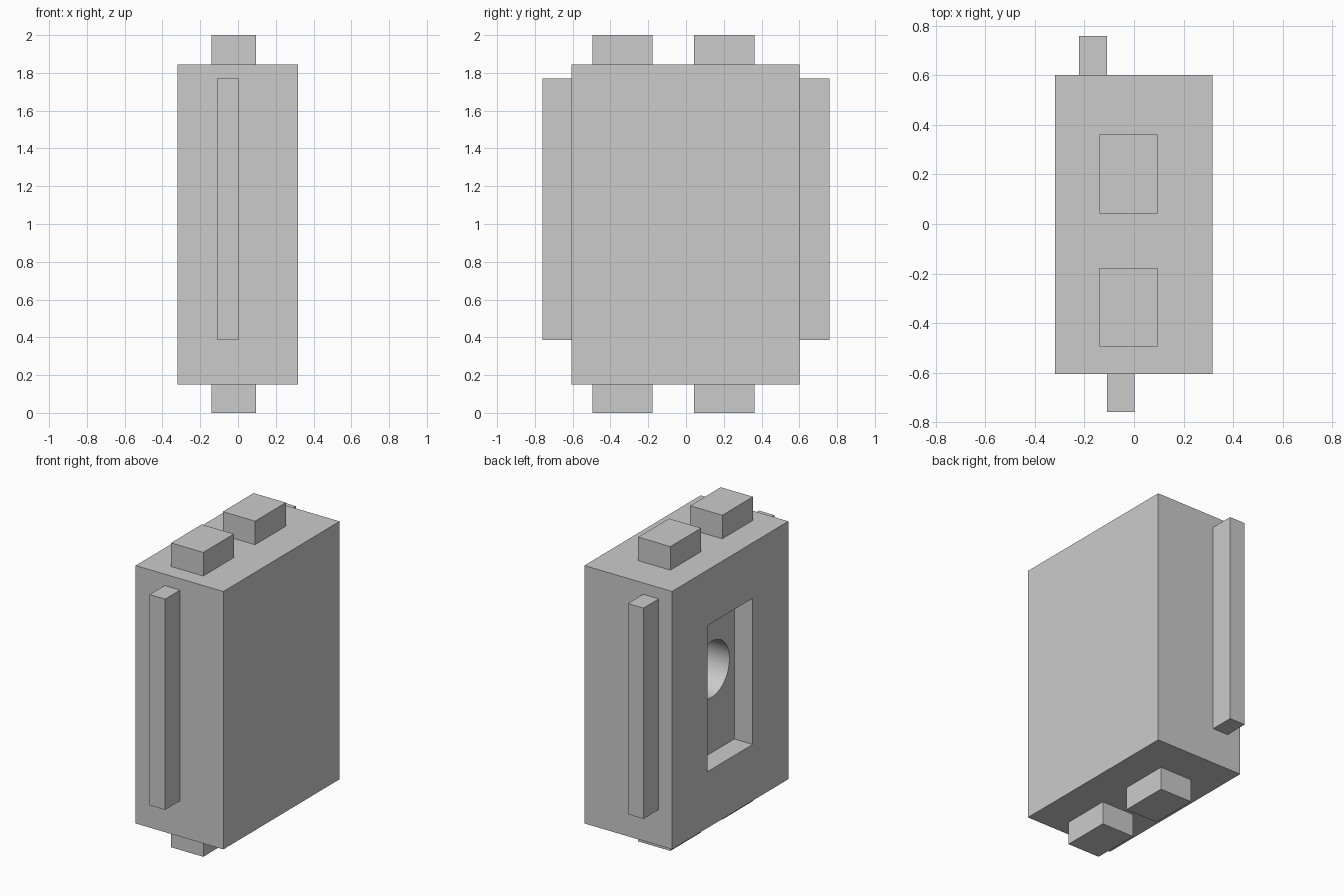
import bpy
from math import pi, radians

if "Cube" in bpy.data.objects:
    bpy.data.objects.remove(bpy.data.objects["Cube"])


def box(name, x, y, z):
    """Box from (min, max) ranges on each axis."""
    bpy.ops.mesh.primitive_cube_add(size=1, location=[sum(r) / 2 for r in (x, y, z)])
    ob = bpy.context.object
    ob.name = name
    ob.scale = [r[1] - r[0] for r in (x, y, z)]
    bpy.ops.object.transform_apply(location=False, rotation=False, scale=True)
    return ob


def cut(target, cutter):
    mod = target.modifiers.new("cut", 'BOOLEAN')
    mod.operation = 'DIFFERENCE'
    mod.solver = 'EXACT'
    mod.object = cutter
    bpy.context.view_layer.objects.active = target
    bpy.ops.object.modifier_apply(modifier=mod.name)
    bpy.data.objects.remove(cutter, do_unlink=True)


# main block
body = box("body", (-0.32, 0.317), (-0.605, 0.602), (0.15, 1.845))

# rectangular recess in the left face
cut(body, box("recess_cutter", (-0.5, -0.187), (-0.235, 0.232), (0.52, 1.48)))

# round blind hole in the recess floor
hole_start, hole_end = -0.25, 0.11
bpy.ops.mesh.primitive_cylinder_add(
    vertices=48, radius=0.184, depth=hole_end - hole_start,
    location=((hole_start + hole_end) / 2, 0, 1.068), rotation=(0, pi / 2, 0))
cut(body, bpy.context.object)

bpy.ops.object.select_all(action='DESELECT')
body.select_set(True)
bpy.context.view_layer.objects.active = body
bpy.ops.object.shade_smooth_by_angle(angle=radians(30))

# two pegs on the top and two on the bottom
for level, z in (("top", (1.845, 2.0)), ("bottom", (0.0, 0.15))):
    for side, y in (("front", (-0.495, -0.177)), ("back", (0.043, 0.362))):
        box(f"{level}_{side}_peg", (-0.14, 0.094), y, z)

# vertical rails, offset so neighbouring blocks interlock
box("front_rail", (-0.11, 0.002), (-0.76, -0.605), (0.385, 1.77))
box("back_rail", (-0.223, -0.11), (0.602, 0.76), (0.385, 1.77))
